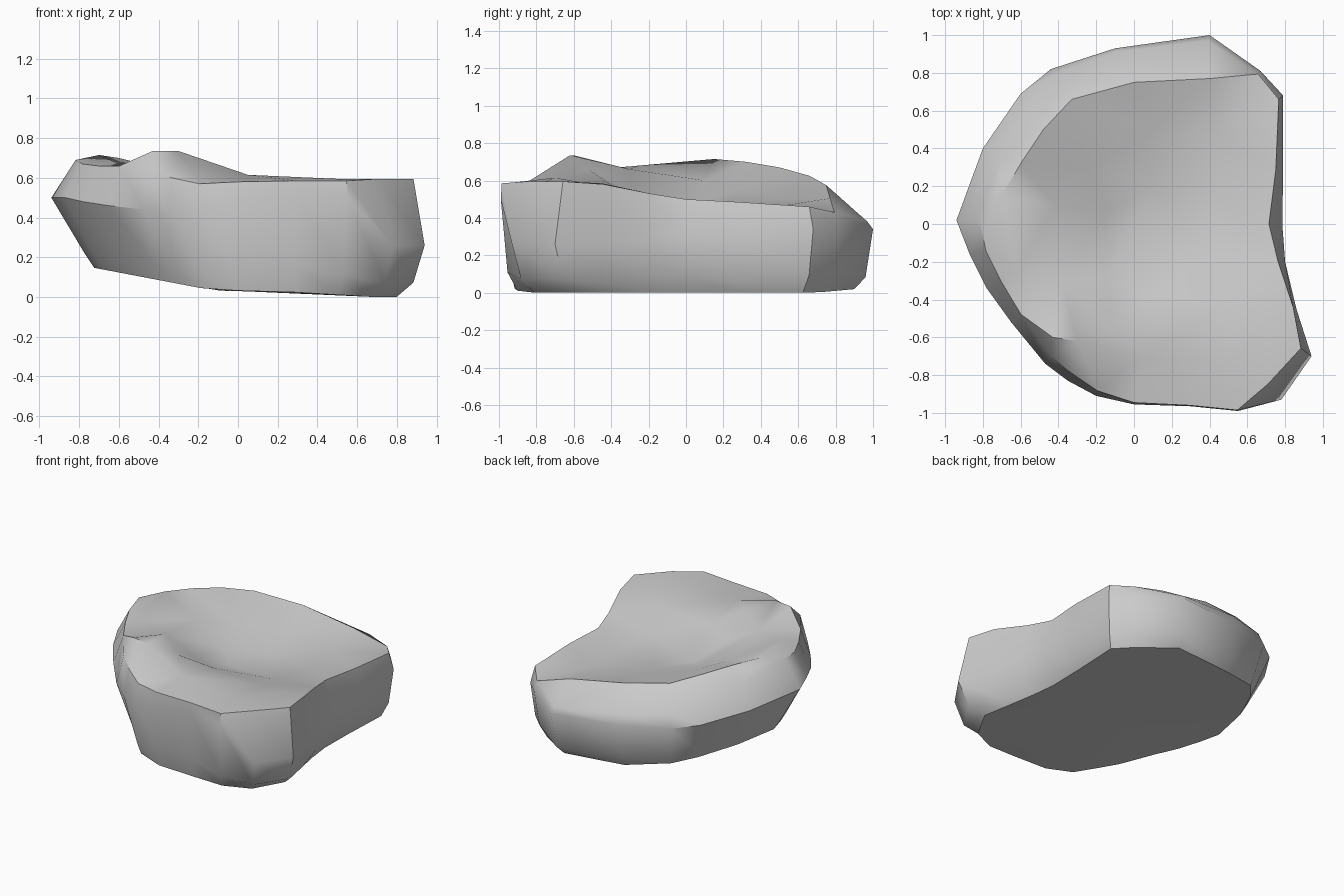
import bpy, bmesh
from mathutils import Vector
from mathutils.geometry import delaunay_2d_cdt

# Outline, counter-clockwise: x, y, height of widest point, rim scale, rim height, foot scale
OUTLINE = [
    (0.40, 1.00, .34, .97, .38, .90), (0.67, .81, .36, .98, .43, .91),
    (0.79, .68, .34, .97, .46, .92), (0.79, .30, .30, .95, .485, .90),
    (0.785, .00, .30, .91, .50, .90), (0.80, -.20, .28, .95, .53, .91),
    (0.86, -.45, .26, .98, .58, .89), (0.94, -.70, .26, .94, .595, .85),
    (0.78, -.93, .26, .91, .595, .87), (0.55, -.99, .50, .995, .585, .91),
    (0.30, -.965, .50, .995, .585, .95), (0.00, -.955, .48, .99, .58, .96),
    (-.20, -.91, .44, .97, .57, .94), (-.35, -.83, .42, .95, .60, .88),
    (-.47, -.74, .44, .94, .64, .85), (-.65, -.52, .46, .92, .66, .80),
    (-.78, -.34, .48, .90, .66, .79), (-.87, -.16, .50, .90, .67, .78),
    (-.94, .02, .50, .87, .69, .77), (-.80, .40, .45, .90, .63, .81),
    (-.60, .69, .40, .91, .55, .86), (-.44, .82, .38, .96, .47, .90),
    (-.10, .93, .36, .98, .43, .91)]

# Dished top: x, y, z landmarks for the crest, hollow and front shoulder
TOP = [
    (-.70, .15, .715), (-.60, .32, .70), (-.48, .50, .67), (-.33, .66, .625),
    (0, .75, .575), (.40, .77, .505), (-.42, .10, .60), (-.25, .30, .56),
    (.10, .50, .50), (-.15, .06, .48), (-.03, -.06, .43), (.10, .2, .455),
    (.45, .15, .465), (.45, .48, .46), (.40, -.15, .48), (-.14, -.28, .53),
    (.08, -.38, .56), (.50, -.40, .56), (.72, -.45, .585), (.50, -.75, .595),
    (.05, -.70, .615), (-.12, -.52, .66), (-.30, -.62, .735), (-.43, -.60, .735),
    (-.38, -.30, .66), (-.62, -.25, .68)]

n = len(OUTLINE)
bm = bmesh.new()
rings = []


def add_ring(points):
    rings.append([bm.verts.new(p) for p in points])


def foot_height(x):
    return max(0, .032 + .19 * max(0, -x - .12) - .06 * max(0, x - .15))


# Foot, undercut, widest line and rim
foot = [Vector((x * f, y * f, foot_height(x * f))) for x, y, _, _, _, f in OUTLINE]
wide = [Vector(p[:3]) for p in OUTLINE]
rim = [Vector((x * s, y * s, z)) for x, y, _, s, z, _ in OUTLINE]
low = []
for i, (a, b) in enumerate(zip(foot, wide)):
    across = .22 if b.x < -.3 else .6
    up = .2 if b.x < -.3 else (.28 if i % 3 else .2)
    p = a.lerp(b, across)
    p.z = a.z + (b.z - a.z) * up
    low.append(p)
for ring in (foot, low, wide, rim):
    add_ring(ring)

for a, b in zip(rings, rings[1:]):
    for i in range(n):
        j = (i + 1) % n
        bm.faces.new((a[i], a[j], b[j], b[i]))

# Flat underside
base = bm.verts.new((0, 0, .03))
for i in range(n):
    bm.faces.new((rings[0][(i + 1) % n], rings[0][i], base))

# Top surface triangulated between rim and landmarks
top_verts = rings[-1] + [bm.verts.new(p) for p in TOP]
edges = [(i, (i + 1) % n) for i in range(n)]
crest = [n + i for i in range(6)]
edges += list(zip(crest, crest[1:]))
result = delaunay_2d_cdt([v.co.xy for v in top_verts], edges, [], 1, 1e-5)
origin = result[3]
for face in result[2]:
    bm.faces.new([top_verts[origin[i][0]] for i in face])
bmesh.ops.recalc_face_normals(bm, faces=bm.faces)

mesh = bpy.data.meshes.new("rock")
bm.to_mesh(mesh)
bm.free()
rock = bpy.data.objects.new("rock", mesh)
bpy.context.collection.objects.link(rock)
bpy.context.view_layer.objects.active = rock
rock.select_set(True)
bpy.ops.object.shade_smooth_by_angle(angle=0.65)
